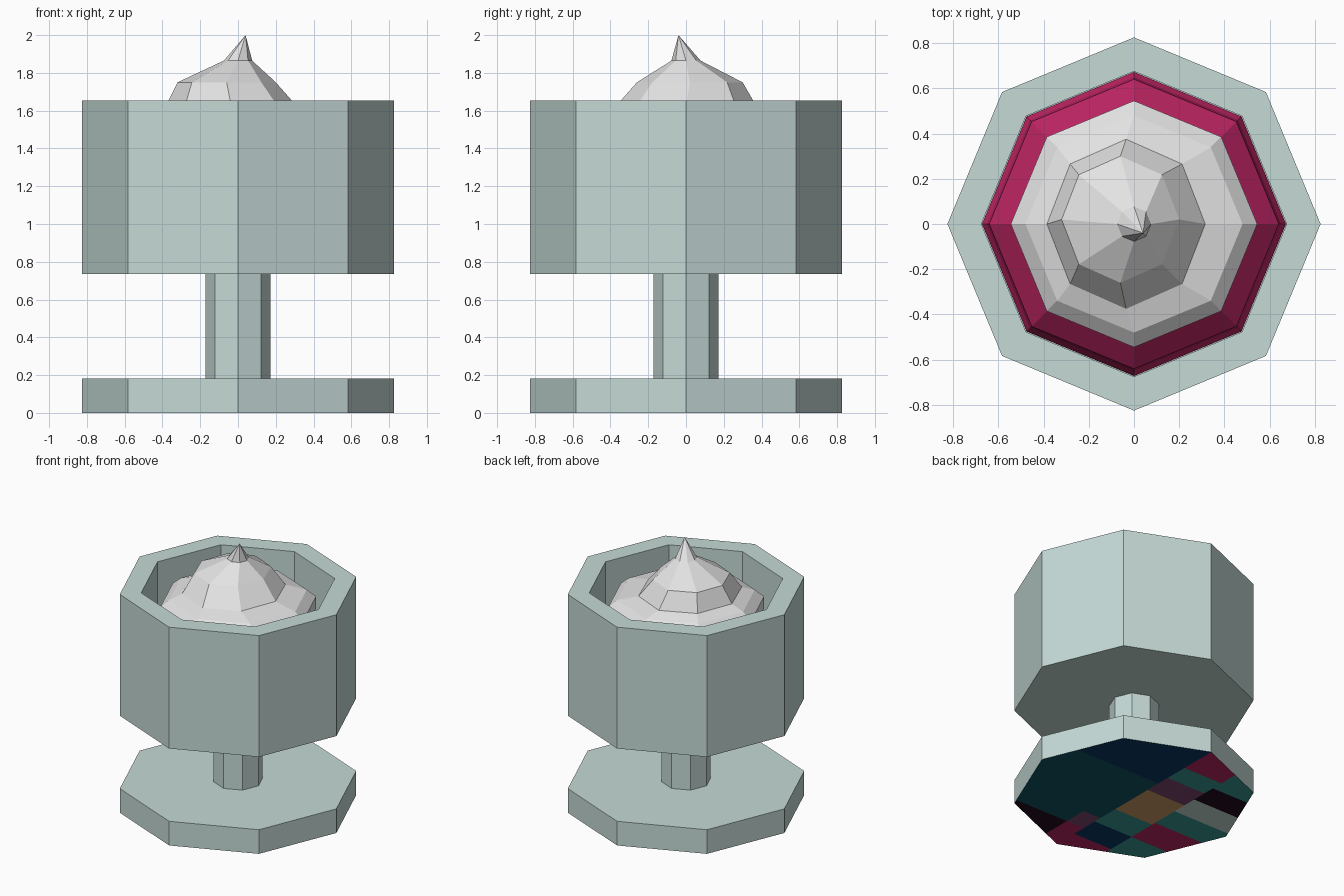
import bpy, bmesh, math

if "Cube" in bpy.data.objects:
    bpy.data.objects.remove(bpy.data.objects["Cube"])

SIDES = 8


def material(name, r, g, b):
    lin = [((c / 255 + 0.055) / 1.055) ** 2.4 if c > 10 else c / 255 / 12.92 for c in (r, g, b)]
    m = bpy.data.materials.new(name)
    m.diffuse_color = (*lin, 1)
    m.use_nodes = True
    m.node_tree.nodes["Principled BSDF"].inputs["Base Color"].default_value = m.diffuse_color
    return m


mint = material("mint_glass", 197, 218, 214)
cream = material("whipped_cream", 228, 227, 227)
magenta = material("berry_magenta", 188, 36, 98)
deep_teal = material("deep_teal", 13, 83, 98)
teal = material("teal", 52, 152, 148)
navy = material("navy", 9, 52, 95)
black = material("plum_black", 35, 9, 30)
purple = material("dusty_purple", 122, 70, 109)
tan = material("tan", 204, 155, 104)


def loft(name, rings, mat, close=False):
    """Join octagonal rings (cx, cy, rx, ry, z); cap the ends or close into a loop."""
    bm = bmesh.new()
    loops = []
    for cx, cy, rx, ry, z in rings:
        if rx == 0:
            loops.append([bm.verts.new((cx, cy, z))] * SIDES)
            continue
        loops.append([bm.verts.new((cx + rx * math.cos(a), cy + ry * math.sin(a), z))
                      for a in (2 * math.pi * i / SIDES for i in range(SIDES))])
    for a, b in zip(loops, loops[1:]):
        for i in range(SIDES):
            j = (i + 1) % SIDES
            bm.faces.new(list(dict.fromkeys((a[i], a[j], b[j], b[i]))))
    for end in (loops[0], loops[-1]):
        if len(set(end)) > 2:
            bm.faces.new(end)
    bmesh.ops.recalc_face_normals(bm, faces=bm.faces)
    me = bpy.data.meshes.new(name)
    bm.to_mesh(me)
    bm.free()
    me.materials.append(mat)
    ob = bpy.data.objects.new(name, me)
    bpy.context.collection.objects.link(ob)
    return ob


def lathe(name, profile, mat):
    return loft(name, [(0, 0, r, r, z) for r, z in profile], mat)


# Glass: foot, stem and hollow cup
foot = lathe("foot", [(0.825, 0), (0.825, 0.183)], mint)
lathe("stem", [(0.172, 0.183), (0.172, 0.735)], mint)
lathe("cup", [(0.825, 0.735), (0.825, 1.655), (0.675, 1.655), (0.675, 0.86)], mint)

# Berry filling sloping outwards under the cream
lathe("berry_filling", [(0.67, 0.87), (0.672, 1.2), (0.65, 1.24), (0.64, 1.31),
                        (0.53, 1.41), (0.3, 1.45)], magenta)

# Lower cream layer and the lopsided swirl with its bent tip
loft("cream_swirl", [
    (0, 0, 0.48, 0.48, 1.38),
    (0, 0, 0.545, 0.545, 1.44),
    (0, 0, 0.545, 0.545, 1.53),
    (0, 0, 0.48, 0.48, 1.585),
    (-0.035, 0, 0.35, 0.375, 1.62),
    (-0.06, 0.02, 0.26, 0.28, 1.75),
    (0, 0, 0.075, 0.077, 1.865),
    (0.04, -0.04, 0, 0, 2.0)], cream)

# Patchwork underside of the foot: columns (x minimum, [(y maximum, colour)...])
columns = [
    (0.15, [(-0.54, black), (0.26, deep_teal), (9, navy)]),
    (0.0, [(-0.54, magenta), (-0.36, purple), (0.26, deep_teal), (9, navy)]),
    (-0.33, [(-0.64, magenta), (-0.42, navy), (-0.2, teal), (0.145, tan),
             (0.36, purple), (0.54, teal), (9, magenta)]),
    (-9, [(-0.42, teal), (-0.17, magenta), (0.04, teal), (0.25, mint), (0.45, black), (9, teal)]),
]
palette = [mint, magenta, deep_teal, teal, navy, black, purple, tan]
for m in palette[1:]:
    foot.data.materials.append(m)

bm = bmesh.new()
bm.from_mesh(foot.data)


def cut(co, no, lo, hi):
    """Slice the underside faces whose centre lies in the column lo..hi."""
    faces = [f for f in bm.faces if f.normal.z < -0.9 and lo < f.calc_center_median().x < hi]
    geom = faces + list({e for f in faces for e in f.edges}) + list({v for f in faces for v in f.verts})
    if faces:
        bmesh.ops.bisect_plane(bm, geom=geom, plane_co=co, plane_no=no, dist=1e-5)


for x, _ in columns[:-1]:
    cut((x, 0, 0), (1, 0, 0), -9, 9)
right = 9
for x, cells in columns:
    for y, _ in cells[:-1]:
        cut((0, y, 0), (0, 1, 0), x, right)
    right = x
for f in bm.faces:
    if f.normal.z < -0.9:
        c = f.calc_center_median()
        cells = next(cl for x, cl in columns if c.x > x)
        f.material_index = palette.index(next(m for y, m in cells if c.y < y))
bm.to_mesh(foot.data)
bm.free()
